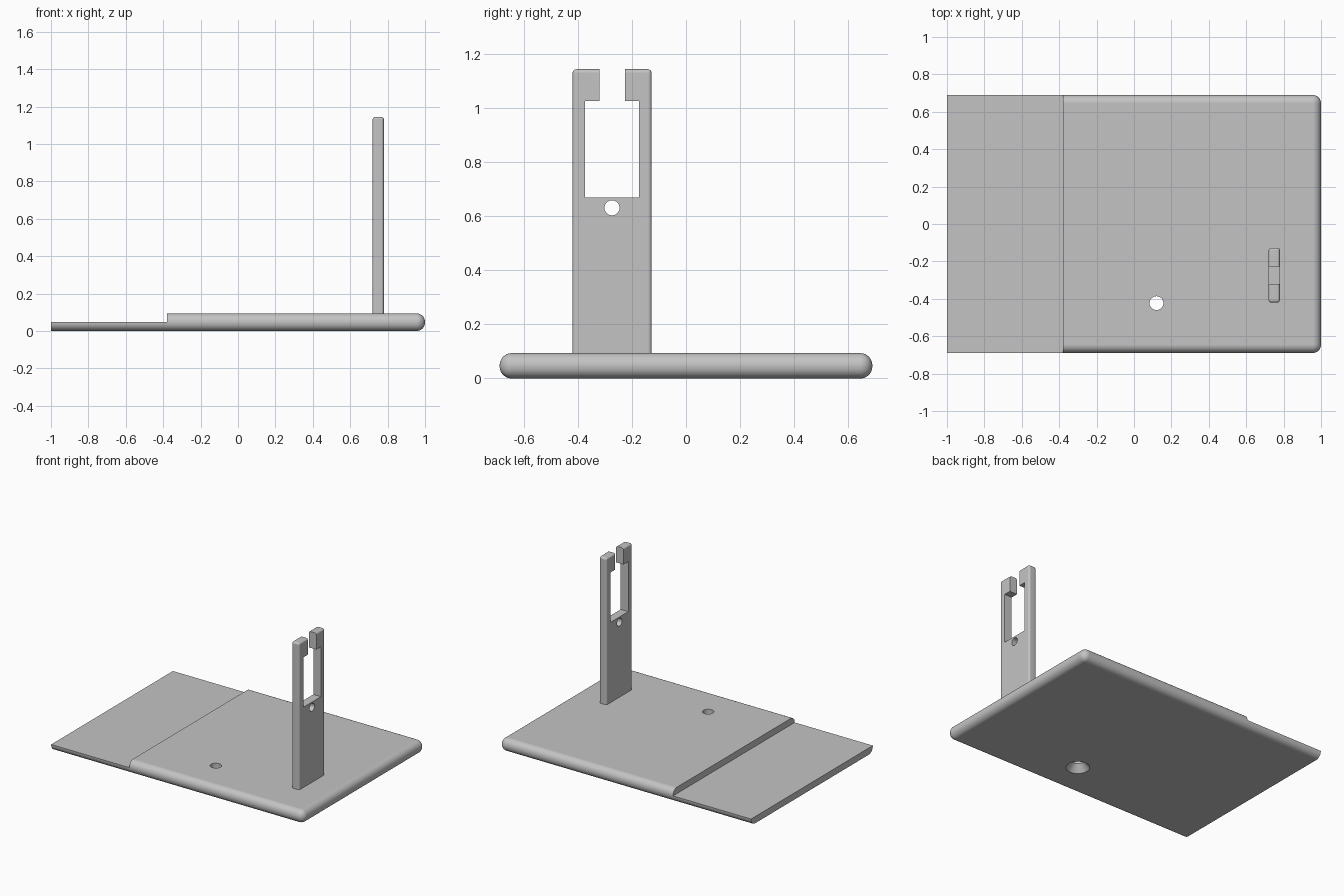
import bpy, bmesh, math
from mathutils import Vector, Matrix

cube = bpy.data.objects.get("Cube")
if cube:
    bpy.data.objects.remove(cube, do_unlink=True)

grey = bpy.data.materials.new("plain_grey")
grey.use_nodes = True
colour = (0.55, 0.55, 0.55, 1)
grey.diffuse_color = colour
grey.node_tree.nodes["Principled BSDF"].inputs["Base Color"].default_value = colour


def finish_mesh(name, bm):
    bmesh.ops.recalc_face_normals(bm, faces=bm.faces)
    mesh = bpy.data.meshes.new(name)
    bm.to_mesh(mesh)
    bm.free()
    obj = bpy.data.objects.new(name, mesh)
    bpy.context.collection.objects.link(obj)
    return obj


def box(name, low, high, radius=0, segments=1, rounded=None):
    """Box between two corners; edges picked by the rule are rounded."""
    low, high = Vector(low), Vector(high)
    bm = bmesh.new()
    bmesh.ops.create_cube(bm, size=1)
    for v in bm.verts:
        v.co = (low + high) / 2 + v.co * (high - low)
    if radius:
        edges = [e for e in bm.edges if rounded(e)]
        bmesh.ops.bevel(bm, geom=edges, offset=radius, segments=segments,
                        profile=0.5, affect='EDGES')
    return finish_mesh(name, bm)


def drill(name, centre, r_low, r_high, depth, turn=None):
    bm = bmesh.new()
    bmesh.ops.create_cone(bm, cap_ends=True, segments=32, radius1=r_low,
                          radius2=r_high, depth=depth)
    if turn:
        bmesh.ops.transform(bm, matrix=turn, verts=bm.verts)
    bmesh.ops.translate(bm, vec=centre, verts=bm.verts)
    return finish_mesh(name, bm)


def cut(obj, cutters):
    bpy.context.view_layer.objects.active = obj
    for cutter in cutters:
        cutter.hide_render = True
        mod = obj.modifiers.new("cut", 'BOOLEAN')
        mod.operation, mod.solver, mod.object = 'DIFFERENCE', 'EXACT', cutter
        bpy.ops.object.modifier_apply(modifier=mod.name)
        bpy.data.objects.remove(cutter, do_unlink=True)


def dress(obj):
    obj.data.materials.clear()
    obj.data.materials.append(grey)
    bpy.ops.object.select_all(action='DESELECT')
    obj.select_set(True)
    bpy.context.view_layer.objects.active = obj
    bpy.ops.object.shade_smooth_by_angle(angle=math.radians(30))
    mod = obj.modifiers.new("flat_normals", 'WEIGHTED_NORMAL')
    mod.keep_sharp = True


# Base plate: round on three sides, square at the left end
base = box("base_plate", (-1, -0.69, 0), (1, 0.69, 0.094), 0.045, 8,
           lambda e: any(v.co.x > 0 for v in e.verts))
# Lower shelf and countersunk hole
cut(base, [
    box("shelf_cutter", (-1.2, -1, 0.048), (-0.38, 1, 0.3)),
    drill("hole_cutter", (0.12, -0.423, 0.05), 0.037, 0.037, 0.3),
    drill("countersink_cutter", (0.12, -0.423, 0.02), 0.085, 0.037, 0.06),
])

# Upright post: rounded outside, sharp openings
post = box("upright_post", (0.72, -0.42, 0.06), (0.78, -0.127, 1.145), 0.014, 4,
           lambda e: any(v.co.z > 1 for v in e.verts))
cut(post, [
    box("window_cutter", (0.6, -0.374, 0.67), (0.9, -0.174, 1.028)),
    box("slot_cutter", (0.6, -0.321, 0.95), (0.9, -0.226, 1.3)),
    drill("pin_hole_cutter", (0.75, -0.274, 0.632), 0.028, 0.028, 0.3,
          Matrix.Rotation(math.pi / 2, 4, 'Y')),
])

for part in (base, post):
    dress(part)
